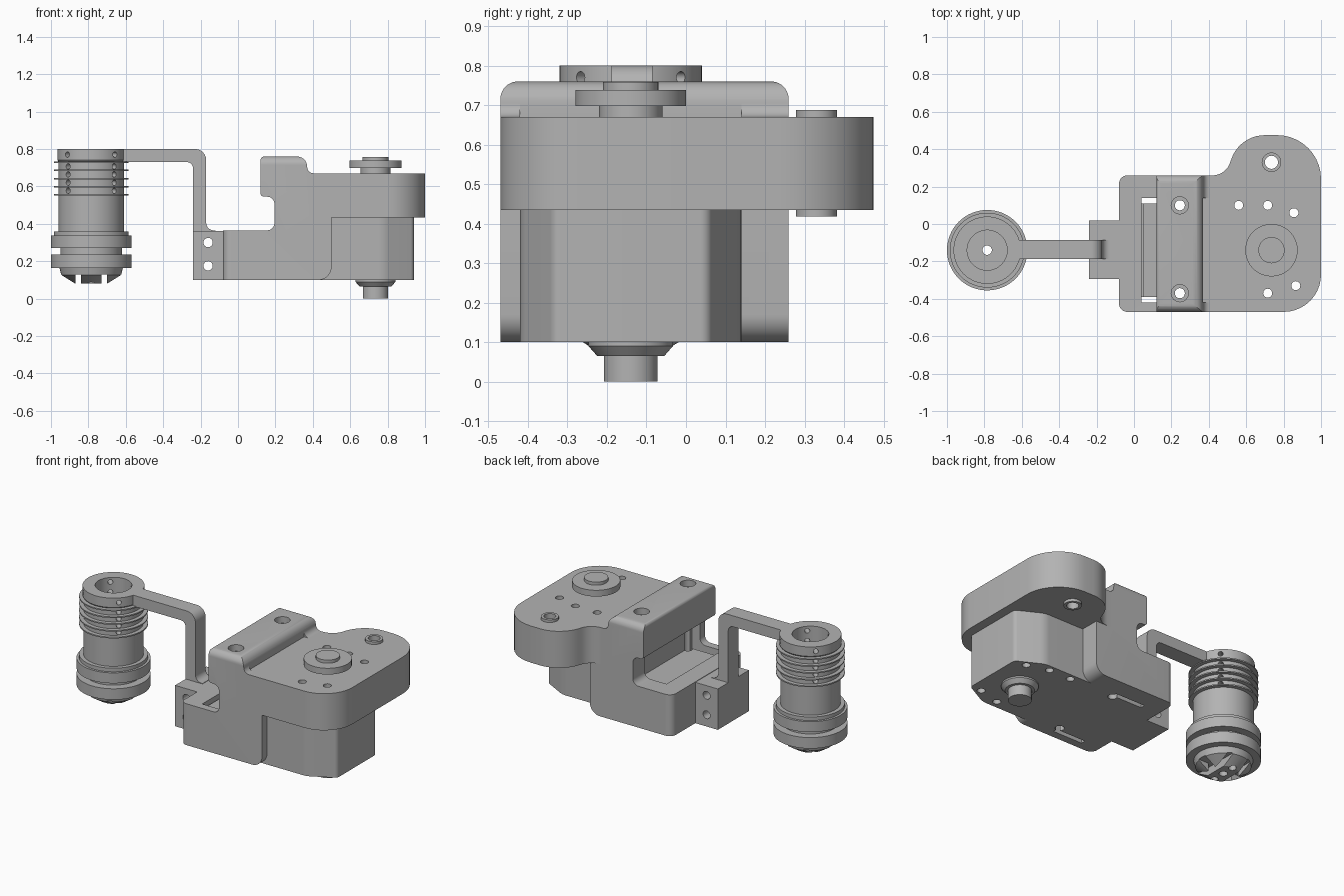
import bpy, bmesh, math
from mathutils import Vector, Matrix

cube = bpy.data.objects.get("Cube")
if cube:
    bpy.data.objects.remove(cube, do_unlink=True)

grey = bpy.data.materials.new("machined grey")
grey.use_nodes = True
grey.diffuse_color = (0.45, 0.45, 0.45, 1)
grey.node_tree.nodes["Principled BSDF"].inputs["Base Color"].default_value = (0.45, 0.45, 0.45, 1)


def finish(name, bm):
    bmesh.ops.remove_doubles(bm, verts=bm.verts, dist=1e-5)
    bmesh.ops.recalc_face_normals(bm, faces=bm.faces)
    mesh = bpy.data.meshes.new(name)
    bm.to_mesh(mesh)
    bm.free()
    mesh.materials.append(grey)
    obj = bpy.data.objects.new(name, mesh)
    bpy.context.collection.objects.link(obj)
    return obj


def rounded(corners, steps=10):
    """Outline points from corners given as (u, v) or (u, v, fillet radius)."""
    pts = []
    for i, c in enumerate(corners):
        p = Vector(c[:2])
        r = c[2] if len(c) > 2 else 0
        if not r:
            pts.append(p)
            continue
        a = (Vector(corners[i - 1][:2]) - p).normalized()
        b = (Vector(corners[(i + 1) % len(corners)][:2]) - p).normalized()
        half = a.angle(b) / 2
        centre = p + (a + b).normalized() * r / math.sin(half)
        s = p + a * r / math.tan(half) - centre
        e = p + b * r / math.tan(half) - centre
        sweep = math.atan2(s.x * e.y - s.y * e.x, s.dot(e))
        for k in range(steps + 1):
            pts.append(centre + Matrix.Rotation(sweep * k / steps, 2) @ s)
    return pts


def prism(name, corners, axis, lo, hi):
    place = {"x": lambda u, v: (lo, u, v), "y": lambda u, v: (u, lo, v),
             "z": lambda u, v: (u, v, lo)}[axis]
    bm = bmesh.new()
    face = bm.faces.new([bm.verts.new(place(*p)) for p in rounded(corners)])
    ext = bmesh.ops.extrude_face_region(bm, geom=[face])["geom"]
    step = Vector([(hi - lo) * (axis == a) for a in "xyz"])
    bmesh.ops.translate(bm, vec=step, verts=[g for g in ext if isinstance(g, bmesh.types.BMVert)])
    return finish(name, bm)


def rect(u0, u1, v0, v1, r=0):
    return [(u0, v0, r), (u1, v0, r), (u1, v1, r), (u0, v1, r)]


def box(name, x0, x1, y0, y1, z0, z1):
    return prism(name, rect(x0, x1, y0, y1), "z", z0, z1)


def rods(name, centres, r, length, turn=Matrix()):
    """Cylinders with their middle at each centre, upright unless turned."""
    bm = bmesh.new()
    for c in centres:
        bmesh.ops.create_cone(bm, cap_ends=True, segments=24, radius1=r, radius2=r,
                              depth=length, matrix=Matrix.Translation(c) @ turn)
    return finish(name, bm)


def lathe(name, profile, x, y, steps=64):
    bm = bmesh.new()
    vs = [bm.verts.new((x + r, y, z)) for r, z in profile]
    es = [bm.edges.new((vs[i - 1], vs[i])) for i in range(len(vs))]
    bmesh.ops.spin(bm, geom=vs + es, cent=(x, y, 0), axis=(0, 0, 1),
                   angle=math.tau, steps=steps, use_duplicate=False)
    return finish(name, bm)


def combine(obj, tool, op="DIFFERENCE"):
    mod = obj.modifiers.new("combine", "BOOLEAN")
    mod.operation, mod.object, mod.solver = op, tool, "EXACT"
    bpy.context.view_layer.update()
    mesh = bpy.data.meshes.new_from_object(obj.evaluated_get(bpy.context.evaluated_depsgraph_get()))
    obj.modifiers.clear()
    obj.data = mesh
    bpy.data.objects.remove(tool, do_unlink=True)


FRONT, BACK, MID = -0.47, 0.26, -0.14
turn_y = Matrix.Rotation(math.pi / 2, 4, "X")

# Housing: stepped side profile with rounded ends
housing = prism("housing", [
    (-0.08, 0.1), (0.5, 0.1, 0.07), (0.5, 0.67), (0.37, 0.67, 0.035), (0.37, 0.76, 0.055),
    (0.12, 0.76, 0.02), (0.12, 0.545, 0.02), (0.195, 0.545, 0.04), (0.195, 0.365, 0.04),
    (-0.08, 0.365)], "y", FRONT, BACK)
combine(housing, prism("end_rounding", [(FRONT, 0), (BACK, 0), (BACK, 0.76, 0.045),
                                        (FRONT, 0.76, 0.045)], "x", -1, 1), "INTERSECT")
combine(housing, prism("corner_rounding", [(-0.08, FRONT, 0.045), (0.8, FRONT), (0.8, BACK),
                                           (-0.08, BACK, 0.045)], "z", 0, 1), "INTERSECT")
combine(housing, box("step_relief", 0.37, 0.45, -0.42, 0.14, 0.67, 0.8))

# Gear cover with rear lobe, and the motor block below it
combine(housing, prism("gear_cover", [
    (0.39, FRONT), (1, FRONT, 0.2), (1, 0.475, 0.235), (0.565, 0.475, 0.19),
    (0.49, BACK, 0.1), (0.39, BACK)], "z", 0.435, 0.67), "UNION")
combine(housing, prism("motor_block", [
    (0.4, -0.42), (0.78, -0.42, 0.12), (0.94, -0.335, 0.03), (0.94, 0.055, 0.03),
    (0.78, 0.14, 0.12), (0.4, 0.14)], "z", 0.1, 0.5), "UNION")

# Mounting tab with cross holes
combine(housing, box("tab", -0.24, -0.06, -0.295, 0.02, 0.1, 0.362), "UNION")
combine(housing, rods("tab_holes", [(-0.16, MID, 0.175), (-0.16, MID, 0.3)], 0.025, 0.5, turn_y))

# Pocket under the overhang, screw holes and counterbores
combine(housing, box("pocket", 0.04, 0.25, -0.42, 0.14, 0, 0.52))
bolts = [(0.245, 0.1), (0.245, -0.37)]
screws = [(0.56, 0.1), (0.715, 0.1), (0.855, 0.06), (0.865, -0.33), (0.715, -0.37)]
combine(housing, rods("screw_holes", [(x, y, 0.4) for x, y in screws], 0.024, 1))
combine(housing, rods("bolt_holes", [(x, y, 0.4) for x, y in bolts], 0.027, 1))
combine(housing, rods("counterbores", [(x, y, 0.76) for x, y in bolts], 0.046, 0.08))
combine(housing, rods("bushing_bore", [(0.735, 0.33, 0.5)], 0.04, 1))

pocket_insert = box("pocket_insert", 0.05, 0.26, -0.39, 0.11, 0.1, 0.34)
combine(pocket_insert, rods("insert_holes", [(x, y, 0.4) for x, y in bolts], 0.027, 1))
pocket_lip = box("pocket_lip", 0.04, 0.055, -0.39, 0.11, 0.1, 0.3)

# Bushing, output shaft and horn disc
bushing = lathe("bushing", [(0.035, 0.418), (0.052, 0.418), (0.052, 0.687), (0.035, 0.687)],
                0.735, 0.33, 40)
shaft = lathe("output_shaft", [
    (0, 0), (0.068, 0), (0.068, 0.065), (0.085, 0.065), (0.107, 0.09), (0.107, 0.11), (0, 0.11)],
    0.735, MID)
horn = lathe("horn_disc", [
    (0, 0.66), (0.08, 0.66), (0.08, 0.698), (0.14, 0.698), (0.14, 0.738), (0.07, 0.738),
    (0.07, 0.758), (0, 0.758)], 0.735, MID)

# Cranked arm
arm = prism("cranked_arm", [
    (-0.66, 0.8), (-0.17, 0.8, 0.06), (-0.17, 0.365, 0.04), (-0.12, 0.365), (-0.12, 0.34),
    (-0.24, 0.34), (-0.24, 0.73, 0.035), (-0.66, 0.73)], "y", -0.188, -0.085)

# Tool head: finned tube, two flanges and a slotted nose
TX = -0.785
profile = [(0.025, 0.08), (0.09, 0.08), (0.16, 0.125), (0.17, 0.165), (0.215, 0.165),
           (0.215, 0.235), (0.165, 0.235), (0.165, 0.27), (0.215, 0.27), (0.215, 0.337),
           (0.2, 0.337), (0.2, 0.36), (0.175, 0.36)]
for i in range(5):
    z = 0.555 + i * 0.0435
    profile += [(0.175, z - 0.004), (0.2, z - 0.004), (0.2, z + 0.004), (0.175, z + 0.004)]
profile += [(0.18, 0.74), (0.18, 0.8), (0.107, 0.8), (0.107, 0.5), (0.025, 0.5)]
head = lathe("tool_head", profile, TX, MID)
heights = [0.577, 0.62, 0.664, 0.707, 0.77]
for side in (-1, 1):
    turn = Matrix.Rotation(side * math.pi / 4, 4, "Z") @ turn_y
    combine(head, rods("vents", [(TX, MID, z) for z in heights], 0.015, 0.6, turn))
    combine(head, box("nose_slot", TX + side * 0.07 - 0.015, TX + side * 0.07 + 0.015,
                      -0.4, 0.1, 0, 0.13))
    combine(head, box("nose_notch", TX + side * 0.15 - 0.075, TX + side * 0.15 + 0.075,
                      MID - 0.03, MID + 0.03, 0, 0.13))
combine(head, rods("nose_holes", [(TX, MID + d, 0.08) for d in (-0.08, 0.08)], 0.022, 0.1))

# Smooth the curves, keep the edges crisp
for obj in (housing, pocket_insert, pocket_lip, bushing, shaft, horn, arm, head):
    obj.data.shade_smooth()
    obj.data.set_sharp_from_angle(angle=math.radians(30))
